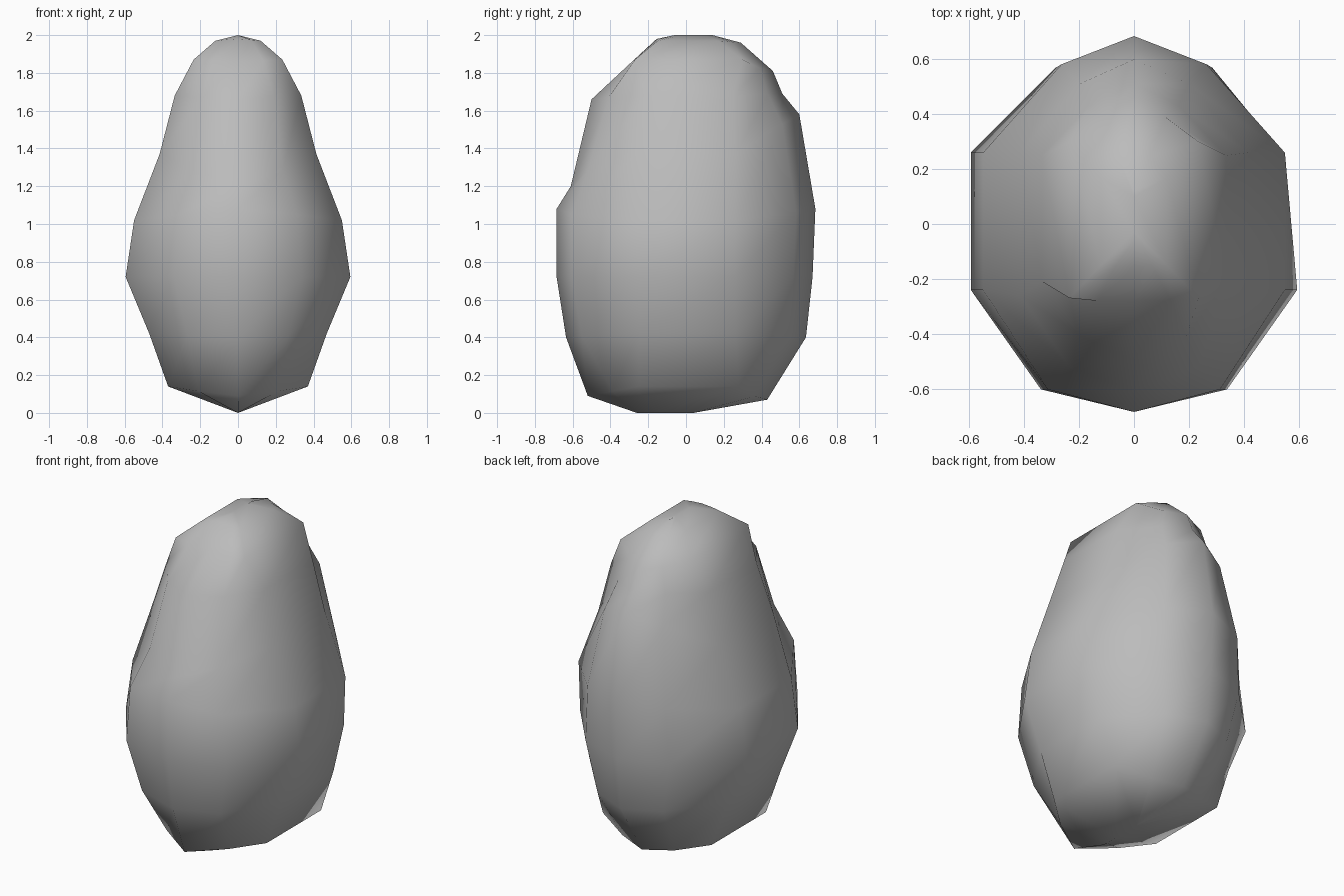
import bpy
import bmesh

cube = bpy.data.objects.get("Cube")
if cube:
    bpy.data.objects.remove(cube)

stone = bpy.data.materials.new("stone_grey")
stone.use_nodes = True
grey = (0.5, 0.5, 0.5, 1)
stone.diffuse_color = grey
stone.node_tree.nodes["Principled BSDF"].inputs["Base Color"].default_value = grey

# Each ring: half width, front y, back y, heights at front, side and back,
# y where the side starts and ends, fullness of the front corners
RINGS = [
    (0, -0.26, 0.04, 0, 0, 0, -0.16, 0.02, 0.9),              # bottom keel
    (0.37, -0.52, 0.43, 0.09, 0.14, 0.07, -0.25, 0.28, 0.75),
    (0.47, -0.635, 0.635, 0.4, 0.42, 0.4, -0.25, 0.26, 0.87),
    (0.595, -0.685, 0.67, 0.72, 0.72, 0.72, -0.24, 0.26, 0.88),
    (0.55, -0.685, 0.685, 1.08, 1.02, 1.08, -0.24, 0.26, 0.88),  # belly shelf
    (0.415, -0.61, 0.6, 1.2, 1.37, 1.58, -0.26, 0.26, 0.85),     # tilted waist
    (0.335, -0.5, 0.51, 1.66, 1.68, 1.69, -0.21, 0.25, 0.82),
    (0.235, -0.28, 0.46, 1.86, 1.87, 1.81, -0.27, 0.3, 1),
    (0.12, -0.155, 0.29, 1.98, 1.97, 1.96, -0.15, 0.17, 1),
    (0, -0.06, 0.14, 2, 2, 2, -0.03, 0.1, 1),                  # crown ridge
]


def ring_points(w, yf, yb, zf, zs, zb, side_front, side_back, full):
    half = [
        (0, yf, zf),
        (0.57 * w, full * yf, (zf + zs) / 2),
        (w, side_front, zs),
        (w, side_back, zs),
        (0.48 * w, 0.85 * yb, 0.75 * zb + 0.25 * zs),
        (0, yb, zb),
    ]
    return half + [(-x, y, z) for x, y, z in half[-2:0:-1]]


# Loft the boulder from keel to crown
bm = bmesh.new()
loops = [[bm.verts.new(p) for p in ring_points(*r)] for r in RINGS]
loops[3][3].co.x = 0.54  # slightly flatter left flank
for low, high in zip(loops, loops[1:]):
    for i in range(len(low)):
        j = (i + 1) % len(low)
        bm.faces.new((low[i], low[j], high[j], high[i]))
bmesh.ops.remove_doubles(bm, verts=bm.verts, dist=0.0005)
bmesh.ops.recalc_face_normals(bm, faces=bm.faces)
for face in bm.faces:
    face.smooth = True

mesh = bpy.data.meshes.new("boulder")
bm.to_mesh(mesh)
bm.free()
mesh.materials.append(stone)
boulder = bpy.data.objects.new("boulder", mesh)
bpy.context.collection.objects.link(boulder)
